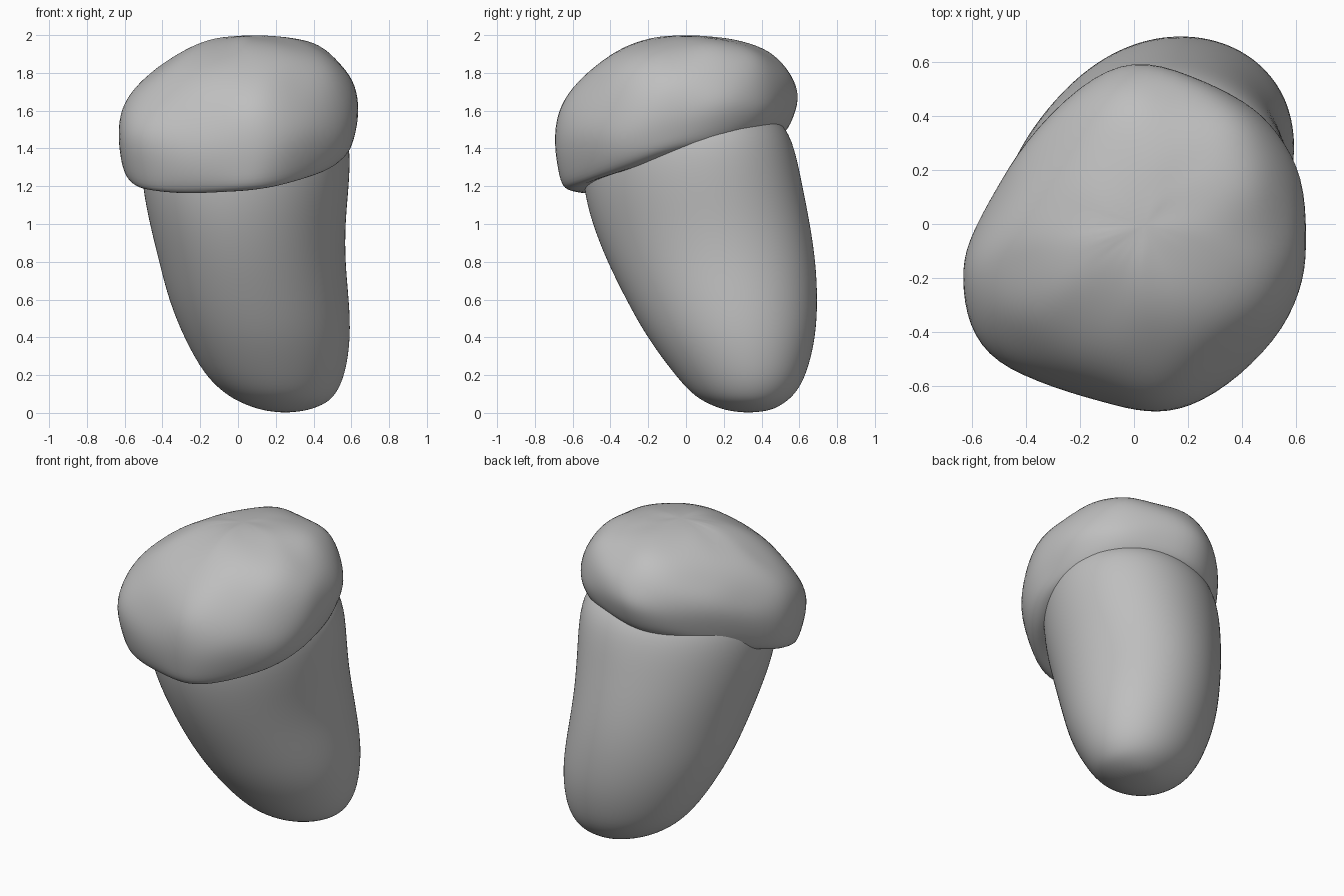
import bpy
import bmesh
from math import sin, cos, tau, atan2
from mathutils import Vector

default_cube = bpy.data.objects.get("Cube")
if default_cube:
    bpy.data.objects.remove(default_cube, do_unlink=True)

grey = bpy.data.materials.new("plain grey")
grey.use_nodes = True
grey.diffuse_color = (0.52, 0.52, 0.52, 1)
grey.node_tree.nodes["Principled BSDF"].inputs["Base Color"].default_value = grey.diffuse_color


def loft(name, rings, start, end):
    """Skin a stack of closed rings and close both ends with a point."""
    bm = bmesh.new()
    loops = [[bm.verts.new(p) for p in ring] for ring in rings]
    count = len(loops[0])
    for low, high in zip(loops, loops[1:]):
        for i in range(count):
            j = (i + 1) % count
            bm.faces.new((low[i], low[j], high[j], high[i]))
    for point, loop in ((start, loops[0]), (end, loops[-1])):
        tip = bm.verts.new(point)
        for i in range(count):
            bm.faces.new((tip, loop[i], loop[(i + 1) % count]))
    bmesh.ops.recalc_face_normals(bm, faces=bm.faces[:])
    for face in bm.faces:
        face.smooth = True
    mesh = bpy.data.meshes.new(name)
    bm.to_mesh(mesh)
    bm.free()
    mesh.materials.append(grey)
    obj = bpy.data.objects.new(name, mesh)
    bpy.context.collection.objects.link(obj)
    smooth = obj.modifiers.new("smooth", "SUBSURF")
    smooth.levels = smooth.render_levels = 2
    return obj


# Nut body: height, then the extents in x and in y
body_sections = [
    (0.012, 0.13, 0.37, 0.21, 0.45),
    (0.05, 0.02, 0.47, 0.11, 0.52),
    (0.1, -0.07, 0.52, 0.03, 0.58),
    (0.2, -0.18, 0.57, -0.06, 0.64),
    (0.4, -0.29, 0.6, -0.21, 0.69),
    (0.6, -0.37, 0.59, -0.32, 0.7),
    (0.8, -0.42, 0.57, -0.42, 0.69),
    (1.0, -0.47, 0.57, -0.5, 0.66),
    (1.2, -0.51, 0.59, -0.55, 0.62),
    (1.4, -0.52, 0.6, -0.55, 0.58),
    (1.54, -0.46, 0.56, -0.48, 0.52),
    (1.66, -0.3, 0.4, -0.3, 0.35),
]
SIDES = 32
SKEW = 0.13
body_rings = []
for z, left, right, front, back in body_sections:
    ring = []
    for i in range(SIDES):
        a = tau * i / SIDES
        ring.append(((left + right) / 2 + (right - left) / 2 * cos(a),
                     (front + back) / 2 + (back - front) / 2 * sin(a + SKEW), z))
    body_rings.append(ring)
loft("nut_body", body_rings, (0.25, 0.33, 0), (0.05, 0, 1.68))

# Cap: uneven outline seen from above
outline = [
    (0.625, -0.05), (0.61, 0.17), (0.52, 0.34), (0.41, 0.45), (0.2, 0.54),
    (0, 0.6), (-0.2, 0.51), (-0.4, 0.29), (-0.5, 0.12), (-0.61, -0.07),
    (-0.63, -0.2), (-0.6, -0.37), (-0.5, -0.5), (-0.3, -0.59), (-0.1, -0.65),
    (0.05, -0.69), (0.2, -0.67), (0.38, -0.55), (0.55, -0.38), (0.62, -0.2),
]

# Cap levels: outline scale, height at the centre, tilt along y and along x
cap_levels = [
    (0.72, 1.34, 0.28, 0.1),
    (0.85, 1.33, 0.28, 0.1),
    (0.92, 1.36, 0.28, 0.1),
    (0.97, 1.45, 0.24, 0.08),
    (1.0, 1.56, 0.19, 0.06),
    (0.96, 1.68, 0.16, 0.09),
    (0.86, 1.79, 0.13, 0.11),
    (0.7, 1.885, 0.1, 0.12),
    (0.46, 1.955, 0.05, 0.1),
    (0.22, 1.99, 0, 0.05),
]
cap_rings = []
for level, (scale, z, tilt_y, tilt_x) in enumerate(cap_levels):
    ring = []
    for px, py in outline:
        a = atan2(py, px)
        # soft lumps over the rim and dome
        lump = 0.012 * sin(5 * a + 1.7 * level) + 0.008 * sin(9 * a - 2 * level)
        x, y = Vector((px, py)) * scale * (1.035 + lump)
        ring.append((x, y, z + tilt_y * y + tilt_x * x + lump * scale))
    cap_rings.append(ring)
loft("nut_cap", cap_rings, (0, 0, 1.4), (0.05, 0, 2))
